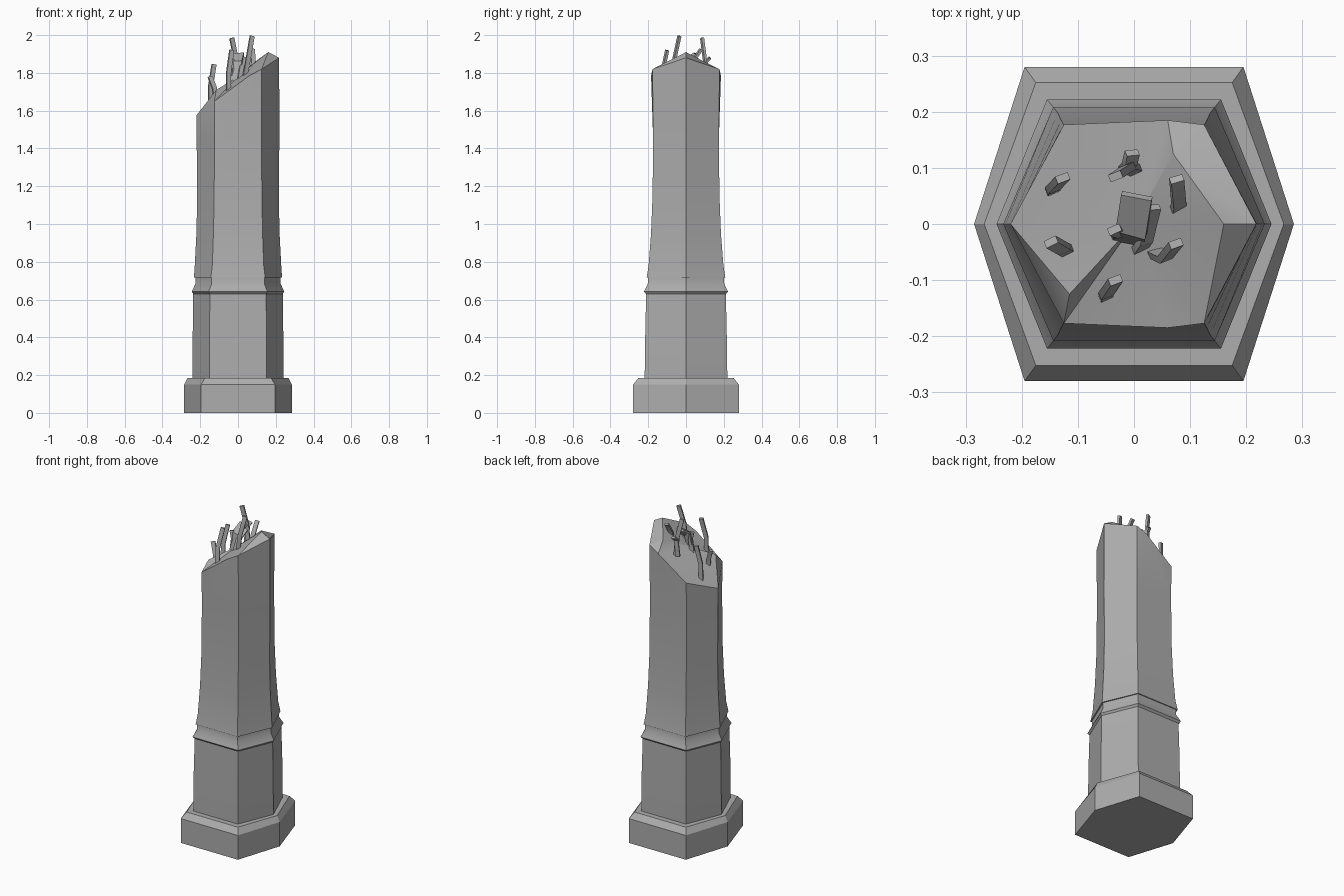
import bpy, bmesh
from mathutils import Vector

cube = bpy.data.objects.get("Cube")
if cube:
    bpy.data.objects.remove(cube, do_unlink=True)

stone = bpy.data.materials.new("grey_stone")
stone.use_nodes = True
grey = (0.42, 0.42, 0.42, 1)
stone.diffuse_color = grey
stone.node_tree.nodes["Principled BSDF"].inputs["Base Color"].default_value = grey


def finish(name, bm):
    bmesh.ops.recalc_face_normals(bm, faces=bm.faces)
    me = bpy.data.meshes.new(name)
    bm.to_mesh(me)
    bm.free()
    me.materials.append(stone)
    ob = bpy.data.objects.new(name, me)
    bpy.context.collection.objects.link(ob)
    bpy.ops.object.select_all(action='DESELECT')
    ob.select_set(True)
    bpy.context.view_layer.objects.active = ob
    bpy.ops.object.shade_smooth_by_angle(angle=0.5)
    return ob


def hexagon(bm, z, a, b, c):
    """Ring from the left corner round the front to the back."""
    pts = [(-a, 0), (-b, -c), (b, -c), (a, 0), (b, c), (-b, c)]
    return [bm.verts.new((x, y, z)) for x, y in pts]


def bridge(bm, low, high):
    for i in range(6):
        j = (i + 1) % 6
        bm.faces.new((low[i], low[j], high[j], high[i]))


def stack(name, rows):
    bm = bmesh.new()
    rings = [hexagon(bm, *r) for r in rows]
    for low, high in zip(rings, rings[1:]):
        bridge(bm, low, high)
    bm.faces.new(rings[0])
    bm.faces.new(rings[-1])
    return finish(name, bm)


# Plinth, lower pedestal and collar: rows of height, side corner, corner x, corner y
stack("plinth", [(0, .285, .195, .28), (.15, .285, .195, .28), (.185, .267, .175, .252)])
stack("pedestal", [(.18, .242, .152, .219), (.4, .24, .152, .216), (.63, .237, .148, .211),
                   (.642, .245, .155, .222), (.685, .225, .139, .202), (.725, .225, .139, .202)])

# Upper shaft with a slanted, broken top
bm = bmesh.new()
rings = [hexagon(bm, *r) for r in [(.718, .233, .144, .208), (.78, .229, .136, .198),
                                   (.95, .22, .13, .185), (1.15, .216, .126, .177),
                                   (1.45, .219, .125, .174)]]
for low, high in zip(rings, rings[1:]):
    bridge(bm, low, high)
bm.faces.new(rings[0])
base = rings[-1]


def point(x, y, z):
    return bm.verts.new((x, y, z))


L, R = point(-.22, 0, 1.575), point(.218, 0, 1.88)
FL, BL = [point(-.125, s * .177, 1.65) for s in (-1, 1)]
F, B = [point(.06, s * .185, 1.785) for s in (-1, 1)]
FR, BR = [point(.125, s * .177, 1.82) for s in (-1, 1)]
chip, peak, shard = point(-.115, -.125, 1.71), point(.16, 0, 1.91), point(.07, .125, 1.845)
centre = point(0, 0, 1.78)
walls = [(0, (FL, L)), (1, (FR, F, FL)), (2, (R, FR)), (3, (BR, R)), (4, (BL, B, BR)), (5, (L, BL))]
for i, top in walls:
    bm.faces.new((base[i], base[(i + 1) % 6]) + top)
for tri in [(L, FL, chip), (peak, FR, R), (shard, peak, R), (shard, R, BR), (shard, BR, B)]:
    bm.faces.new(tri)
fan = [L, chip, FL, F, FR, peak, shard, B, BL, L]
for p, q in zip(fan, fan[1:]):
    bm.faces.new((centre, p, q))
bmesh.ops.triangulate(bm, faces=[f for f in bm.faces if len(f.verts) > 4])
finish("broken_shaft", bm)


# Bent reinforcement strips sticking out of the break
def strip(name, path, width, depth, facing):
    bm = bmesh.new()
    path = [Vector(p) for p in path]
    rings = []
    for i, p in enumerate(path):
        along = (path[min(i + 1, len(path) - 1)] - path[max(i - 1, 0)]).normalized()
        across = Vector(facing)
        across = (across - along * across.dot(along)).normalized() * width / 2
        out = along.cross(across).normalized() * depth / 2
        rings.append([bm.verts.new(p + across * s + out * t)
                      for s, t in ((-1, -1), (1, -1), (1, 1), (-1, 1))])
    for low, high in zip(rings, rings[1:]):
        for k in range(4):
            m = (k + 1) % 4
            bm.faces.new((low[k], low[m], high[m], high[k]))
    bm.faces.new(rings[0])
    bm.faces.new(rings[-1])
    finish(name, bm)


bars = {
    "rod_left_back": [(-.145, .06, 1.62), (-.145, .063, 1.73), (-.127, .082, 1.845)],
    "rod_left_front": [(-.115, -.05, 1.65), (-.125, -.045, 1.72), (-.148, -.032, 1.78)],
    "rod_back": [(.005, .095, 1.73), (-.01, .1, 1.87), (-.033, .085, 1.985)],
    "rod_back_tip": [(-.015, .1, 1.76), (-.008, .107, 1.86), (-.003, .127, 1.88)],
    "rod_front": [(-.05, -.13, 1.68), (-.05, -.125, 1.80), (-.033, -.1, 1.92)],
    "rod_right_front": [(.035, -.05, 1.77), (.055, -.06, 1.88), (.075, -.035, 1.995)],
    "rod_right_back": [(.075, .02, 1.80), (.08, .035, 1.86), (.076, .08, 1.925)],
    "rod_centre": [(-.035, -.015, 1.72), (-.02, -.015, 1.82), (-.035, -.01, 1.87)],
    "rod_centre_front": [(.005, -.05, 1.74), (.02, -.03, 1.83), (.035, .03, 1.88)],
}
for name, path in bars.items():
    strip(name, path, .024, .014, (1, .4, 0))
strip("centre_flap", [(-.01, -.03, 1.75), (-.005, -.015, 1.86), (.005, .05, 1.9)], .055, .014, (1, -.3, 0))
